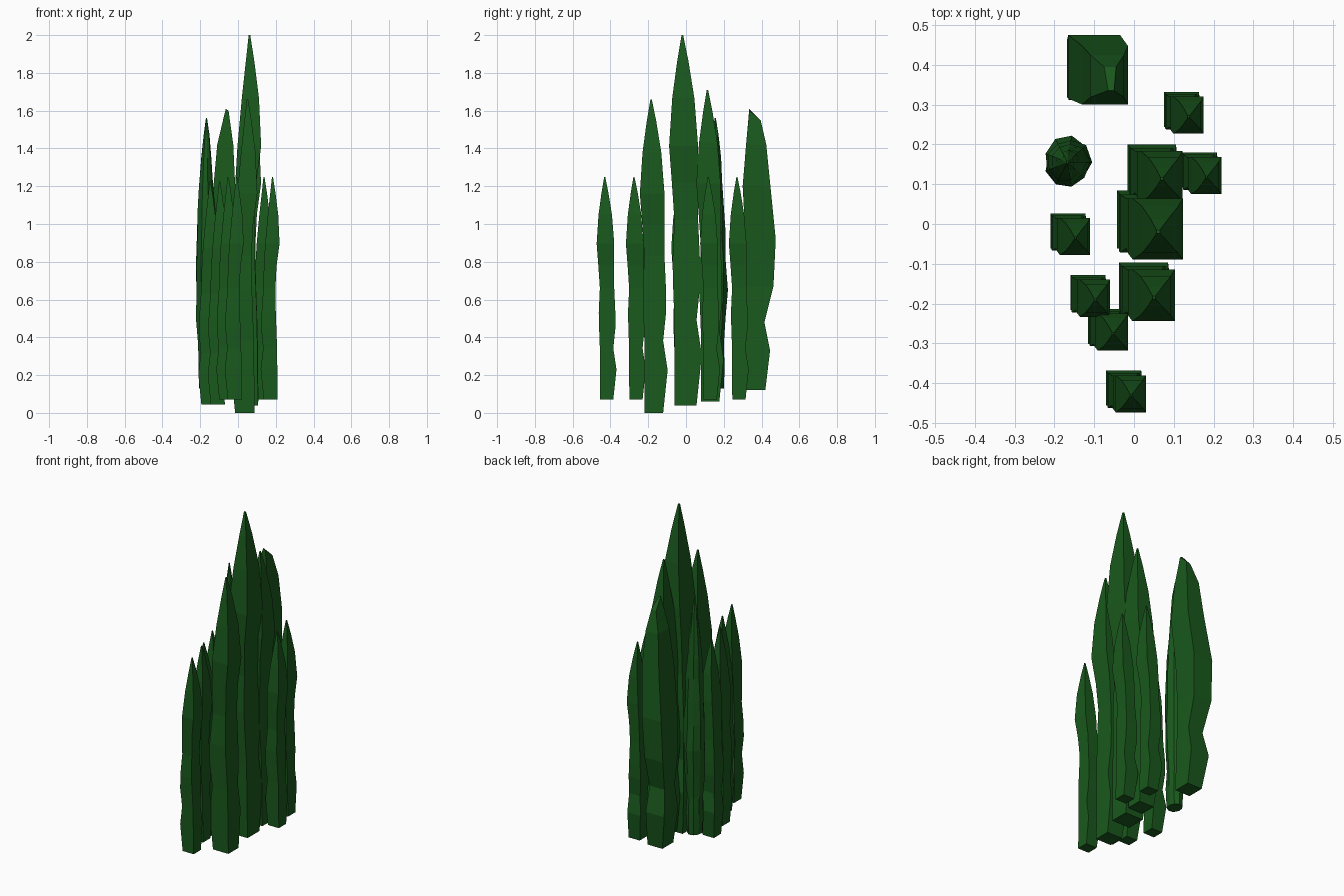
import bpy, bmesh, math, random

random.seed(4)
green = bpy.data.materials.new("dark_green")
green.diffuse_color = (0.01, 0.1, 0.012, 1)


def loft(name, rings):
    """Skin a stack of equal-sized point rings and cap both ends."""
    bm = bmesh.new()
    layers = [[bm.verts.new(p) for p in ring] for ring in rings]
    n = len(layers[0])
    for a, b in zip(layers, layers[1:]):
        for i in range(n):
            j = (i + 1) % n
            bm.faces.new((a[i], a[j], b[j], b[i]))
    bm.faces.new(layers[0][::-1])
    bm.faces.new(layers[-1])
    bmesh.ops.recalc_face_normals(bm, faces=bm.faces)
    mesh = bpy.data.meshes.new(name)
    bm.to_mesh(mesh)
    bm.free()
    mesh.materials.append(green)
    obj = bpy.data.objects.new(name, mesh)
    bpy.context.collection.objects.link(obj)
    return obj


def rect(x0, x1, y0, y1, z):
    return [(x0, y0, z), (x1, y0, z), (x1, y1, z), (x0, y1, z)]


# Square wavy blade: height fraction, x range, y range
BLADE = [
    (0.00, -.034, .040, -.035, .035),
    (0.136, -.050, .038, -.036, .052),
    (0.23, -.037, .037, -.036, .035),
    (0.32, -.047, .033, -.040, .046),
    (0.39, -.045, .030, -.042, .046),
    (0.50, -.036, .028, -.036, .040),
    (0.60, -.033, .034, -.044, .040),
    (0.70, -.026, .050, -.053, .040),
    (0.83, -.012, .043, -.043, .028),
    (0.93, .001, .028, -.027, .009),
    (1.00, .010, .015, -.013, -.008),
]


def blade(name, cx, cy, z0, z1, s):
    loft(name, [rect(cx + a * s, cx + b * s, cy + c * s, cy + d * s,
                     z0 + t * (z1 - z0)) for t, a, b, c, d in BLADE])


# Tall blades in the middle
blade("centre_blade", 0.04, -0.002, 0.04, 2.0, 1.65)
blade("rear_tall_blade", 0.053, 0.128, 0.06, 1.71, 1.38)
blade("front_tall_blade", 0.0325, -0.17, 0.0, 1.66, 1.4)

# Small blades around them
for i, (x, y, z) in enumerate([(.125, .28, .07), (.17, .128, .07),
                               (-.16, -.025, .045), (-.11, -.18, .045),
                               (-.065, -.265, .07), (-.02, -.42, .07)]):
    blade(f"small_blade_{i + 1}", x, y, z, z + 1.18, 1)

# Broad back blade with a slanted, two-pointed crown
broad = [
    (.12, -.135, -.035, .315, .42), (.33, -.165, -.040, .312, .445),
    (.48, -.145, -.045, .315, .415), (.67, -.168, -.045, .318, .463),
    (.92, -.165, -.035, .315, .475), (1.2, -.130, -.015, .30, .447),
    (1.42, -.110, -.025, .318, .425),
]
rings = [rect(a, b, c, d, z) for z, a, b, c, d in broad]
rings.append([(-.065, .335, 1.61), (-.05, .335, 1.60),
              (-.045, .395, 1.55), (-.075, .395, 1.54)])
loft("broad_back_blade", rings)

# Rounded, lumpy stalk on the left
stalk = [(.13, .042), (.25, .046), (.36, .042), (.5, .052), (.65, .055),
         (.8, .055), (.95, .05), (1.08, .045), (1.2, .037), (1.35, .026),
         (1.47, .016), (1.56, .003)]
rings = []
for z, r in stalk:
    ring = []
    for k in range(9):
        a = 2 * math.pi * k / 9
        q = r * random.uniform(.92, 1.15)
        ring.append((-.167 + q * math.cos(a), .155 + q * 1.1 * math.sin(a), z))
    rings.append(ring)
loft("round_stalk", rings)
